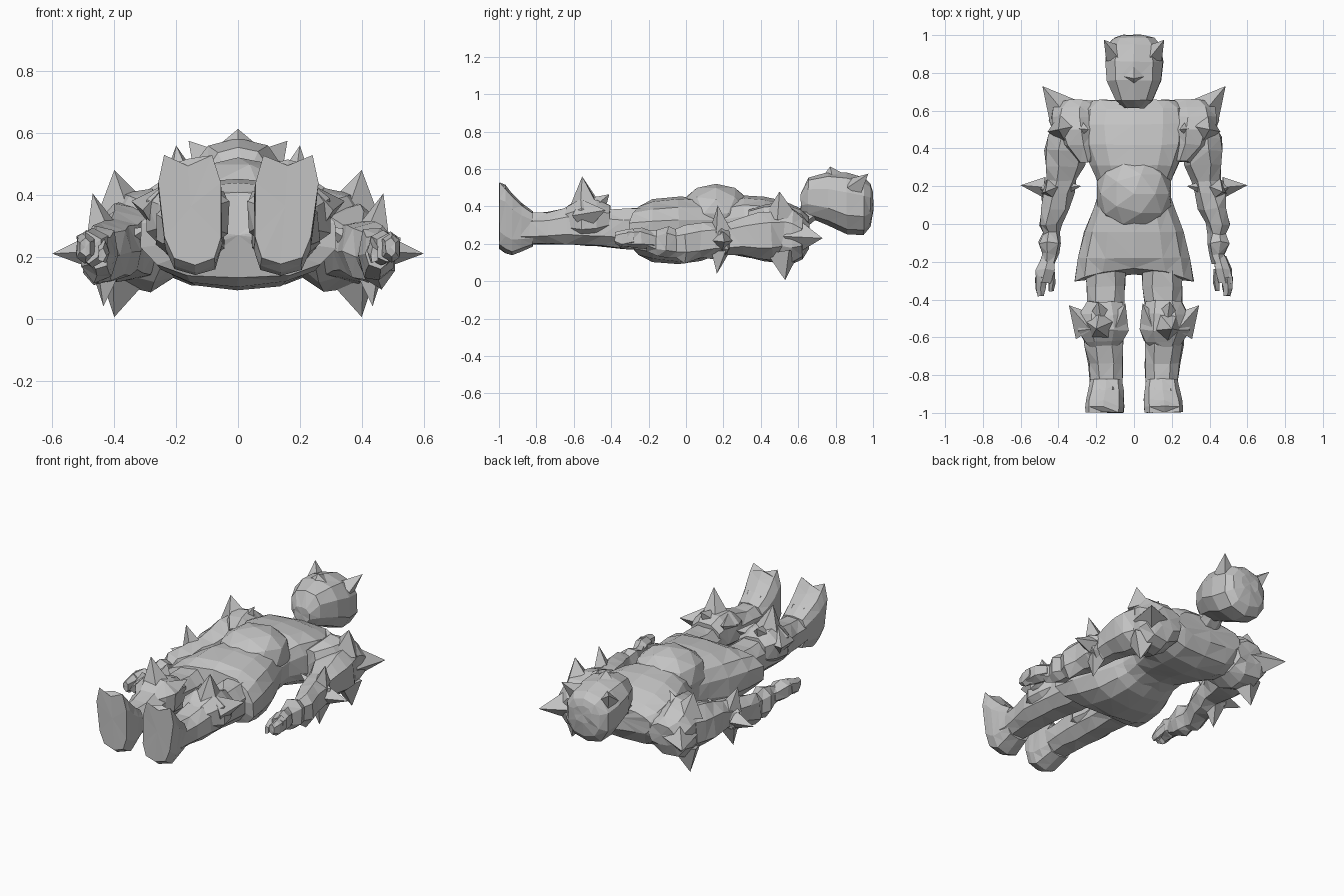
import bpy, bmesh, math, random
from mathutils import Vector

random.seed(4)
grey = bpy.data.materials.new("stone grey")
grey.diffuse_color = (0.55, 0.55, 0.55, 1)


def finish(name, bm):
    bmesh.ops.recalc_face_normals(bm, faces=bm.faces)
    me = bpy.data.meshes.new(name)
    bm.to_mesh(me)
    bm.free()
    me.materials.append(grey)
    ob = bpy.data.objects.new(name, me)
    bpy.context.collection.objects.link(ob)
    return ob


def loft(name, rows, n=10, side=1, rough=0.006, square=0.85, shape=None):
    """Skin rings set along y: rows are (y, centre x, half width, bottom z, top z)."""
    bm = bmesh.new()
    rings = []
    for k, (y, cx, rx, lo, hi) in enumerate(rows):
        ring = []
        for i in range(n):
            a = 2 * math.pi * (i + 0.5) / n
            c, s = math.cos(a), math.sin(a)
            x = math.copysign(abs(c) ** square, c) * rx + cx
            z = math.copysign(abs(s) ** square, s) * (hi - lo) / 2 + (hi + lo) / 2
            p = Vector((x, y, z))
            if shape:
                p = shape(k, p)
            p += Vector([random.uniform(-rough, rough) for _ in range(3)])
            p.x *= side
            ring.append(bm.verts.new(p))
        rings.append(ring)
    for r, q in zip(rings, rings[1:]):
        for i in range(n):
            j = (i + 1) % n
            bm.faces.new((r[i], r[j], q[j], q[i]))
    caps = [bm.faces.new(rings[0]), bm.faces.new(rings[-1])]
    bmesh.ops.poke(bm, faces=caps)
    bmesh.ops.triangulate(bm, faces=bm.faces[:])
    return finish(name, bm)


def spike(name, base, tip, r, side=1, n=4):
    """Pyramid from a base centre to a tip."""
    bm = bmesh.new()
    b, t = Vector(base), Vector(tip)
    b.x *= side
    t.x *= side
    rot = (t - b).to_track_quat('Z', 'Y')
    ring = [bm.verts.new(b + rot @ Vector((r * math.cos(2 * math.pi * i / n),
                                           r * math.sin(2 * math.pi * i / n), 0)))
            for i in range(n)]
    top = bm.verts.new(t)
    for i in range(n):
        bm.faces.new((ring[i], ring[(i + 1) % n], top))
    bm.faces.new(ring)
    return finish(name, bm)


def blob(name, centre, size, side=1, sub=2, rough=0.0, power=1.0):
    bm = bmesh.new()
    bmesh.ops.create_icosphere(bm, subdivisions=sub, radius=1)
    for v in bm.verts:
        v.co = Vector([math.copysign(abs(v.co[i]) ** power, v.co[i]) * size[i] + centre[i]
                       + random.uniform(-rough, rough) for i in range(3)])
        v.co.x *= side
    return finish(name, bm)


# Skirt with a curved hem
def hem(k, p):
    if k == 0:
        p.y = -0.235 - 0.065 * (p.x / 0.31) ** 2
    return p


loft("skirt", [(-0.28, 0, 0.322, 0.13, 0.41), (-0.18, 0, 0.302, 0.105, 0.44),
               (-0.04, 0, 0.268, 0.09, 0.455), (0.08, 0, 0.22, 0.11, 0.45),
               (0.16, 0, 0.19, 0.14, 0.43)], n=14, shape=hem, rough=0.003, square=0.8)

# Torso, belly and neck
loft("torso", [(0.1, 0, 0.195, 0.13, 0.43), (0.22, 0, 0.195, 0.15, 0.43),
               (0.31, 0, 0.235, 0.135, 0.455), (0.42, 0, 0.28, 0.105, 0.45),
               (0.53, 0, 0.29, 0.095, 0.425), (0.61, 0, 0.28, 0.135, 0.39),
               (0.655, 0, 0.22, 0.21, 0.35)], n=14, square=0.75, rough=0.004)
blob("belly", (0, 0.16, 0.363), (0.205, 0.195, 0.158), power=0.93)
loft("neck", [(0.62, 0, 0.08, 0.27, 0.38), (0.70, 0, 0.07, 0.33, 0.44)], n=8)

# Head with horns and nose ridge
loft("head", [(0.615, 0, 0.055, 0.375, 0.47), (0.655, 0, 0.10, 0.345, 0.555),
              (0.76, 0, 0.148, 0.30, 0.585), (0.86, 0, 0.16, 0.25, 0.58),
              (0.95, 0, 0.145, 0.245, 0.555), (0.985, 0, 0.11, 0.29, 0.52),
              (1.0, 0, 0.06, 0.38, 0.48)], n=10, rough=0.003)
spike("nose", (0, 0.79, 0.53), (0, 0.77, 0.613), 0.10)

for s, tag in ((1, "right"), (-1, "left")):
    def nm(part):
        return tag + "_" + part

    spike(nm("horn"), (0.10, 0.9, 0.5), (0.16, 0.975, 0.575), 0.06, s)

    # Shoulder: slope from the neck, pad and spikes
    loft(nm("shoulder_slope"), [(0.33, 0.25, 0.05, 0.20, 0.38), (0.42, 0.29, 0.105, 0.12, 0.41),
                                (0.50, 0.31, 0.13, 0.085, 0.42), (0.57, 0.315, 0.13, 0.09, 0.395),
                                (0.62, 0.31, 0.125, 0.12, 0.355),
                                (0.655, 0.29, 0.09, 0.18, 0.31)], n=9, side=s)
    spike(nm("shoulder_tip"), (0.365, 0.585, 0.24), (0.485, 0.73, 0.23), 0.10, s)
    for tip, r in (((0.40, 0.50, 0.48), 0.09),
                   ((0.40, 0.53, 0.005), 0.09), ((0.24, 0.50, 0.45), 0.07)):
        base = Vector((0.35, 0.51, 0.25)).lerp(Vector(tip), 0.42)
        spike(nm("shoulder_spike"), base, tip, r, s)

    # Arm from shoulder to wrist
    loft(nm("arm"), [(0.52, 0.36, 0.085, 0.13, 0.37), (0.46, 0.36, 0.11, 0.115, 0.38),
                     (0.39, 0.365, 0.115, 0.115, 0.37),
                     (0.31, 0.37, 0.105, 0.13, 0.35), (0.23, 0.385, 0.08, 0.14, 0.32),
                     (0.16, 0.405, 0.085, 0.12, 0.32), (0.08, 0.42, 0.08, 0.12, 0.31),
                     (0.0, 0.445, 0.06, 0.10, 0.30), (-0.05, 0.44, 0.045, 0.12, 0.28),
                     (-0.10, 0.445, 0.06, 0.12, 0.30), (-0.16, 0.44, 0.045, 0.14, 0.28),
                     (-0.21, 0.455, 0.04, 0.16, 0.27)], n=7, side=s, rough=0.008)
    # Elbow guard
    blob(nm("elbow_guard"), (0.42, 0.19, 0.22), (0.085, 0.06, 0.10), s, 1, 0.006)
    for tip, r in (((0.60, 0.205, 0.21), 0.055), ((0.47, 0.17, 0.405), 0.06),
                   ((0.435, 0.165, 0.04), 0.06), ((0.28, 0.2, 0.30), 0.045)):
        base = Vector((0.42, 0.19, 0.22)).lerp(Vector(tip), 0.3)
        spike(nm("elbow_spike"), base, tip, r, s)
    # Hand with fingers and thumb
    loft(nm("hand"), [(-0.17, 0.455, 0.035, 0.17, 0.26), (-0.24, 0.47, 0.052, 0.17, 0.29),
                      (-0.31, 0.485, 0.042, 0.18, 0.28)], n=6, side=s)
    loft(nm("fingers"), [(-0.28, 0.49, 0.035, 0.19, 0.285), (-0.34, 0.495, 0.03, 0.18, 0.275),
                         (-0.38, 0.495, 0.02, 0.20, 0.26)], n=6, side=s, rough=0.004)
    loft(nm("thumb"), [(-0.24, 0.44, 0.02, 0.20, 0.27), (-0.31, 0.435, 0.02, 0.18, 0.25),
                       (-0.355, 0.44, 0.012, 0.18, 0.23)], n=5, side=s, rough=0.003)

    # Thigh and shin
    loft(nm("leg"), [(-0.2, 0.15, 0.115, 0.16, 0.40), (-0.33, 0.15, 0.112, 0.17, 0.39),
                     (-0.45, 0.155, 0.105, 0.18, 0.39), (-0.55, 0.16, 0.11, 0.185, 0.40),
                     (-0.64, 0.16, 0.108, 0.195, 0.395), (-0.74, 0.15, 0.096, 0.195, 0.375),
                     (-0.83, 0.147, 0.088, 0.19, 0.37), (-0.88, 0.15, 0.09, 0.175, 0.42)],
         n=8, side=s)
    # Knee guard with spikes and side plates
    loft(nm("knee_guard"), [(-0.41, 0.16, 0.10, 0.25, 0.41), (-0.48, 0.165, 0.125, 0.22, 0.44),
                            (-0.56, 0.165, 0.14, 0.215, 0.45), (-0.62, 0.16, 0.11, 0.24, 0.415),
                            (-0.67, 0.165, 0.06, 0.28, 0.375)], n=8, side=s, rough=0.007)
    spike(nm("knee_spike"), (0.18, -0.54, 0.41), (0.2, -0.555, 0.56), 0.08, s, 5)
    spike(nm("knee_upper_spike"), (0.18, -0.48, 0.40), (0.19, -0.41, 0.465), 0.06, s)
    spike(nm("knee_outer_plate"), (0.24, -0.55, 0.35), (0.345, -0.43, 0.38), 0.09, s)
    spike(nm("knee_inner_plate"), (0.09, -0.53, 0.37), (0.045, -0.42, 0.41), 0.065, s)

    # Foot with an upright sole, wider at the toes, with a notched toe edge
    def splay(k, p):
        t = (p.z - 0.33) / 0.2
        p.x = 0.15 + (p.x - 0.15) * (1 + 0.12 * t) + 0.0065 * t * min(k, 2)
        if k == 4 and p.z > 0.46:
            p.z += 0.02 if abs(p.x - 0.16) > 0.02 else -0.035
        return p

    loft(nm("foot"), [(-0.82, 0.148, 0.085, 0.185, 0.375), (-0.88, 0.148, 0.095, 0.16, 0.42),
                      (-0.93, 0.15, 0.10, 0.14, 0.47), (-0.965, 0.15, 0.10, 0.15, 0.515),
                      (-0.998, 0.15, 0.098, 0.175, 0.53)],
         n=10, side=s, rough=0.002, square=0.6, shape=splay)
